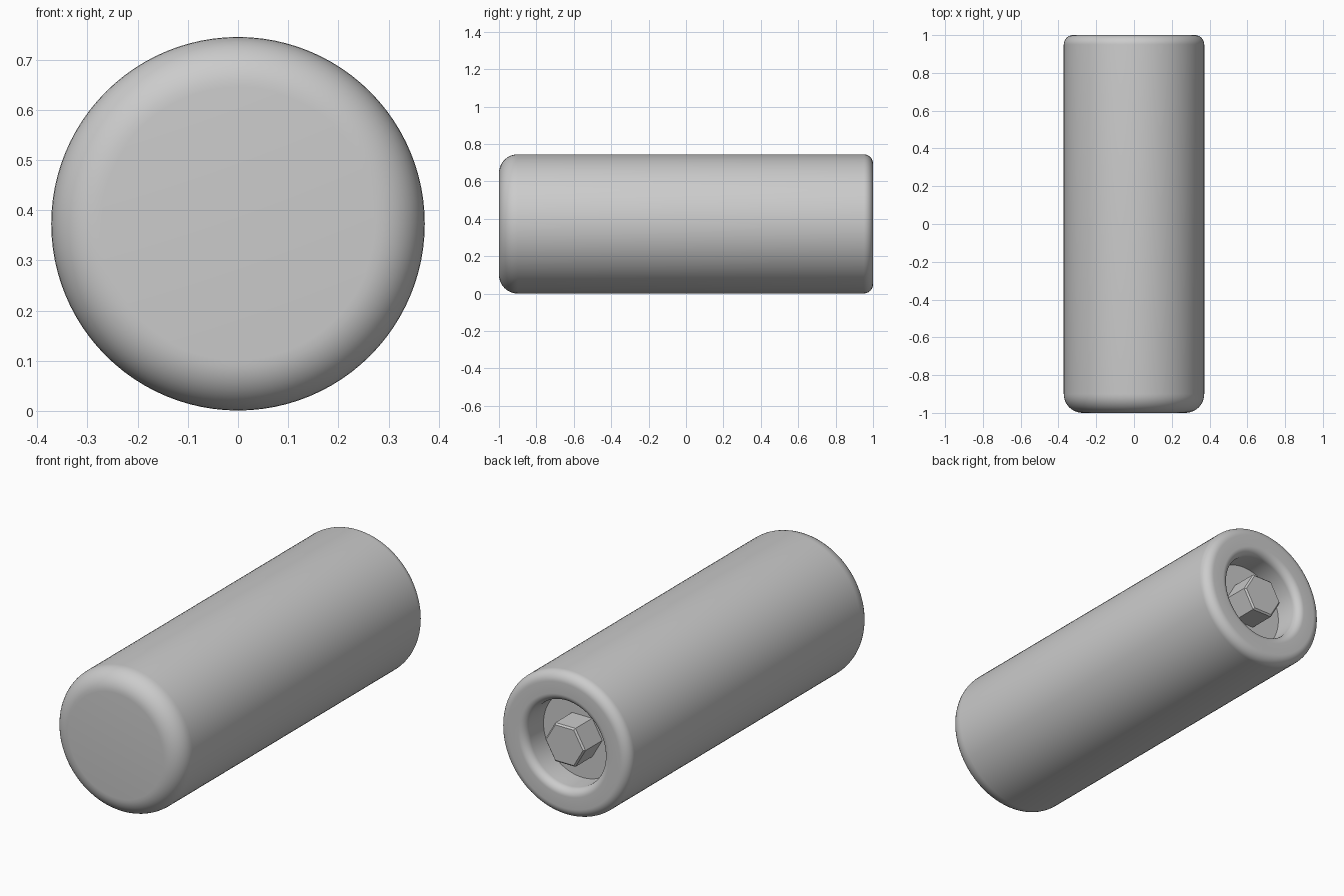
import bpy, bmesh, math
from mathutils import Matrix, Vector

cube = bpy.data.objects.get("Cube")
if cube:
    bpy.data.objects.remove(cube, do_unlink=True)

RADIUS, AXIS_Z = 0.372, 0.373
FRONT, BACK, FLOOR = -1.0, 1.0, 0.85
HOLE, FRONT_ROUND, BACK_ROUND, LIP_ROUND = 0.222, 0.10, 0.05, 0.04

grey = bpy.data.materials.new("plain grey")
grey.use_nodes = True
colour = (0.6, 0.6, 0.6, 1)
grey.diffuse_color = colour
grey.node_tree.nodes["Principled BSDF"].inputs["Base Color"].default_value = colour


def add_object(name, bm, angle):
    bmesh.ops.recalc_face_normals(bm, faces=bm.faces)
    mesh = bpy.data.meshes.new(name)
    bm.to_mesh(mesh)
    bm.free()
    mesh.materials.append(grey)
    obj = bpy.data.objects.new(name, mesh)
    bpy.context.collection.objects.link(obj)
    bpy.ops.object.select_all(action='DESELECT')
    obj.select_set(True)
    bpy.context.view_layer.objects.active = obj
    bpy.ops.object.shade_smooth_by_angle(angle=math.radians(angle))
    return obj


def arc(r, y, size, start, end, steps=10):
    """Quarter-round points as (radius, y)."""
    angles = [math.radians(start + (end - start) * i / steps) for i in range(steps + 1)]
    return [(r + size * math.cos(a), y + size * math.sin(a)) for a in angles]


# Body: rounded closed front, rounded back rim and a recessed socket
profile = [(0, FRONT)]
profile += arc(RADIUS - FRONT_ROUND, FRONT + FRONT_ROUND, FRONT_ROUND, -90, 0)
profile += arc(RADIUS - BACK_ROUND, BACK - BACK_ROUND, BACK_ROUND, 0, 90)
profile += arc(HOLE + LIP_ROUND, BACK - LIP_ROUND, LIP_ROUND, 90, 180)
profile += [(HOLE, FLOOR), (0, FLOOR)]

bm = bmesh.new()
verts = [bm.verts.new((r, y, AXIS_Z)) for r, y in profile]
edges = [bm.edges.new(pair) for pair in zip(verts, verts[1:])]
bmesh.ops.spin(bm, geom=verts + edges, cent=(0, 0, AXIS_Z), axis=(0, 1, 0),
               angle=math.tau, steps=96, use_merge=True)
bmesh.ops.remove_doubles(bm, verts=bm.verts, dist=0.0001)
add_object("cylinder_body", bm, 35)

# Hexagonal bolt standing on the socket floor, corners pointing sideways
bm = bmesh.new()
length = 0.15
place = Matrix.Translation(Vector((0, FLOOR + length / 2 - 0.005, AXIS_Z))) \
    @ Matrix.Rotation(math.radians(-90), 4, 'X') @ Matrix.Rotation(math.radians(30), 4, 'Z')
bmesh.ops.create_cone(bm, cap_ends=True, segments=6, radius1=0.115, radius2=0.115,
                      depth=length, matrix=place)
# Make sure a corner lies on the horizontal axis
if max(v.co.x for v in bm.verts) < 0.11:
    bmesh.ops.rotate(bm, verts=bm.verts, cent=(0, 0, AXIS_Z),
                     matrix=Matrix.Rotation(math.radians(30), 3, 'Y'))
rim = [e for e in bm.edges if all(v.co.y > FLOOR + length / 2 for v in e.verts)]
bmesh.ops.bevel(bm, geom=rim, offset=0.008, segments=1, affect='EDGES')
add_object("hex_bolt", bm, 20)
